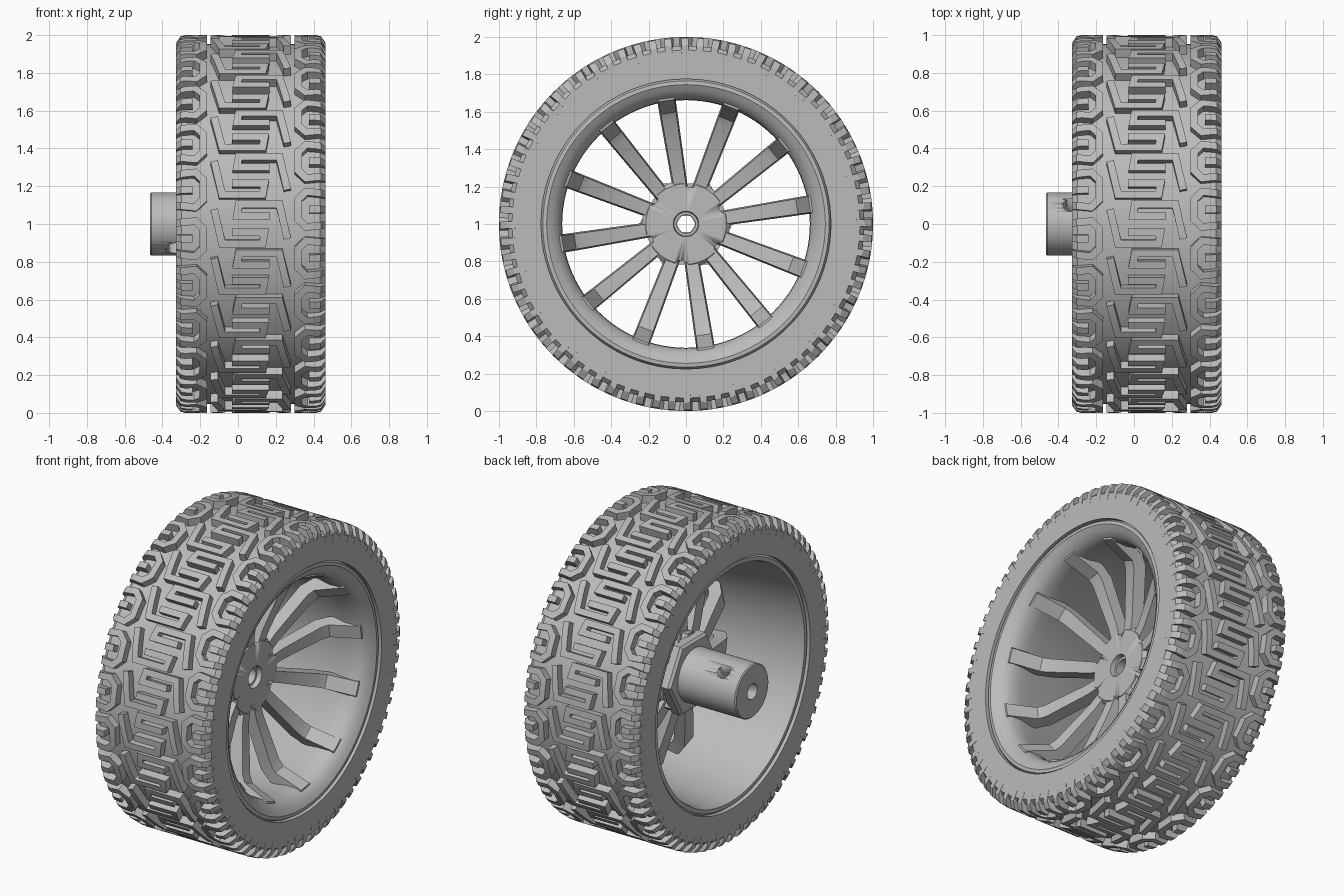
import bpy
import bmesh
from math import sin, cos, pi, radians, sqrt, ceil
from mathutils import Vector

cube = bpy.data.objects.get("Cube")
if cube:
    bpy.data.objects.remove(cube)

grey = bpy.data.materials.new("plain grey")
grey.use_nodes = True
grey.diffuse_color = (0.5, 0.5, 0.5, 1)
grey.node_tree.nodes["Principled BSDF"].inputs["Base Color"].default_value = (0.5, 0.5, 0.5, 1)

MID = 0.0675      # middle of the tyre along the axle
HALF = 0.397      # half the tyre width
PERIODS = 24      # tread repeats
UNIT = 2 * pi / PERIODS / 50   # tread drawing unit, fifty per repeat


def polar(x, r, a):
    return Vector((x, r * cos(a), 1 + r * sin(a)))


def finish(name, bm, angle=30):
    bmesh.ops.recalc_face_normals(bm, faces=bm.faces)
    mesh = bpy.data.meshes.new(name)
    bm.to_mesh(mesh)
    bm.free()
    mesh.materials.append(grey)
    obj = bpy.data.objects.new(name, mesh)
    bpy.context.collection.objects.link(obj)
    bpy.ops.object.select_all(action="DESELECT")
    obj.select_set(True)
    bpy.context.view_layer.objects.active = obj
    bpy.ops.object.shade_smooth_by_angle(angle=radians(angle))
    return obj


def lathe(name, profile, segs):
    """Turn a closed (x, radius) profile around the axle."""
    bm = bmesh.new()
    rings = [[bm.verts.new(polar(x, r, 2 * pi * i / segs)) for x, r in profile]
             for i in range(segs)]
    n = len(profile)
    for i in range(segs):
        a, b = rings[i], rings[(i + 1) % segs]
        for j in range(n):
            k = (j + 1) % n
            bm.faces.new((a[j], a[k], b[k], b[j]))
    return finish(name, bm)


def rod(bm, start, end, radius, segs=24):
    axis = end - start
    matrix = axis.to_track_quat("Z", "Y").to_matrix().to_4x4()
    matrix.translation = (start + end) / 2
    bmesh.ops.create_cone(bm, cap_ends=True, segments=segs, radius1=radius,
                          radius2=radius, depth=axis.length, matrix=matrix)


def cut(obj, bm):
    cutter = finish("cutter", bm)
    cutter.hide_render = True
    mod = obj.modifiers.new("cut", "BOOLEAN")
    mod.operation = "DIFFERENCE"
    mod.solver = "EXACT"
    mod.object = cutter
    bpy.context.view_layer.objects.active = obj
    bpy.ops.object.modifier_apply(modifier=mod.name)
    bpy.data.objects.remove(cutter)


# Tyre body and rim
lathe("tyre", [(-0.328, 0.775), (-0.328, 0.93), (-0.30, 0.953), (0.435, 0.953),
               (0.463, 0.93), (0.463, 0.775)], 96)
lathe("rim", [(0.43, 0.777), (0.45, 0.765), (0.452, 0.745), (0.435, 0.715),
              (0.41, 0.685), (0.37, 0.665), (0.30, 0.662), (0.22, 0.675),
              (-0.29, 0.73), (-0.315, 0.738), (-0.315, 0.762), (-0.295, 0.777)], 96)


# Tread: raised ribbons wrapped around the tyre
def tread_radius(u):
    over = min(max(abs(u) - HALF + 0.05, 0), 0.05)
    return 0.95 + sqrt(0.05 ** 2 - over ** 2)


def ribbon_edges(path, width):
    """Left and right edge points of a mitred ribbon, split into short steps."""
    pts = [Vector(p) for p in path]
    dirs = [(b - a).normalized() for a, b in zip(pts, pts[1:])]
    pairs = []
    for i, p in enumerate(pts):
        d0, d1 = dirs[max(i - 1, 0)], dirs[min(i, len(dirs) - 1)]
        n0, n1 = Vector((-d0.y, d0.x)), Vector((-d1.y, d1.x))
        m = (n0 + n1).normalized()
        off = m * (width / 2 / m.dot(n0))
        pairs.append((p + off, p - off))
    out = [pairs[0]]
    for (l0, r0), (l1, r1) in zip(pairs, pairs[1:]):
        steps = max(1, ceil((l1 - l0).length / 6))
        out += [(l0.lerp(l1, s / steps), r0.lerp(r1, s / steps))
                for s in range(1, steps + 1)]
    return out


def add_ribbon(bm, path, turn, flip, width=7.5):
    def place(p, drop):
        u = max(-HALF, min(HALF, flip * p.x * UNIT))
        return bm.verts.new(polar(u + MID, tread_radius(u) - drop,
                                  flip * p.y * UNIT + turn))
    rows = [[place(l, 0.06), place(l, 0), place(r, 0), place(r, 0.06)]
            for l, r in ribbon_edges(path, width)]
    for a, b in zip(rows, rows[1:]):
        for j in range(3):
            bm.faces.new((a[j], a[j + 1], b[j + 1], b[j]))
    bm.faces.new(rows[0])
    bm.faces.new(rows[-1])


centre_hook = [(-37, -15), (-29, 20), (12, 20), (14, 8.5), (-19, 8.5)]
shoulder_claw = [(-76, 31), (-56, 33), (-48, 25), (-48, 5), (-56, -3), (-76, -1)]
shoulder_bar = [(-76, 15), (-59, 15)]
bm = bmesh.new()
for i in range(PERIODS):
    for side in (1, -1):
        for shape in (centre_hook, shoulder_claw, shoulder_bar):
            add_ribbon(bm, shape, 2 * pi * i / PERIODS, side)
finish("tread", bm)

# Spokes: bent bars from the hub up to the rim
front = [(0.17, 0.11), (0.28, 0.125), (0.56, 0.20), (0.60, 0.225), (0.668, 0.40)]
back = [(0.17, 0.03), (0.29, 0.05), (0.60, 0.13), (0.672, 0.19), (0.685, 0.40)]
bm = bmesh.new()
for i in range(12):
    a = radians(9 + 30 * i)
    side_dir = Vector((0, -sin(a), cos(a)))
    rows = []
    for (rf, xf), (rb, xb) in zip(front, back):
        w = 0.036 + 0.022 * rf
        rows.append([bm.verts.new(polar(x, r, a) + side_dir * s)
                     for x, r, s in ((xf, rf, w - 0.008), (xf, rf, 0.008 - w),
                                     (xb, rb, -w), (xb, rb, w))])
    for p, q in zip(rows, rows[1:]):
        for j in range(4):
            k = (j + 1) % 4
            bm.faces.new((p[j], p[k], q[k], q[j]))
    bm.faces.new(rows[0])
    bm.faces.new(rows[-1])
finish("spokes", bm, 25)

# Hub plate with rounded notches between pairs of spokes
hub = lathe("hub", [(0.0, 0.05), (0.0, 0.235), (0.10, 0.235), (0.12, 0.215),
                    (0.12, 0.068), (0.09, 0.064), (0.09, 0.05)], 64)
bm = bmesh.new()
for i in range(6):
    a = radians(24 + 60 * i)
    rod(bm, polar(-0.05, 0.238, a), polar(0.2, 0.238, a), 0.042)
cut(hub, bm)

# Hexagonal flange and axle coupling behind the hub
lathe("hex_flange", [(-0.06, 0.05), (-0.06, 0.235), (-0.045, 0.25), (0.01, 0.25),
                     (0.01, 0.05)], 6)
coupling = lathe("coupling", [(-0.465, 0.048), (-0.465, 0.16), (-0.458, 0.167),
                              (-0.04, 0.167), (-0.04, 0.048)], 64)
bm = bmesh.new()
a = radians(52)
rod(bm, polar(-0.335, -0.25, a), polar(-0.335, 0.25, a), 0.042)
cut(coupling, bm)
